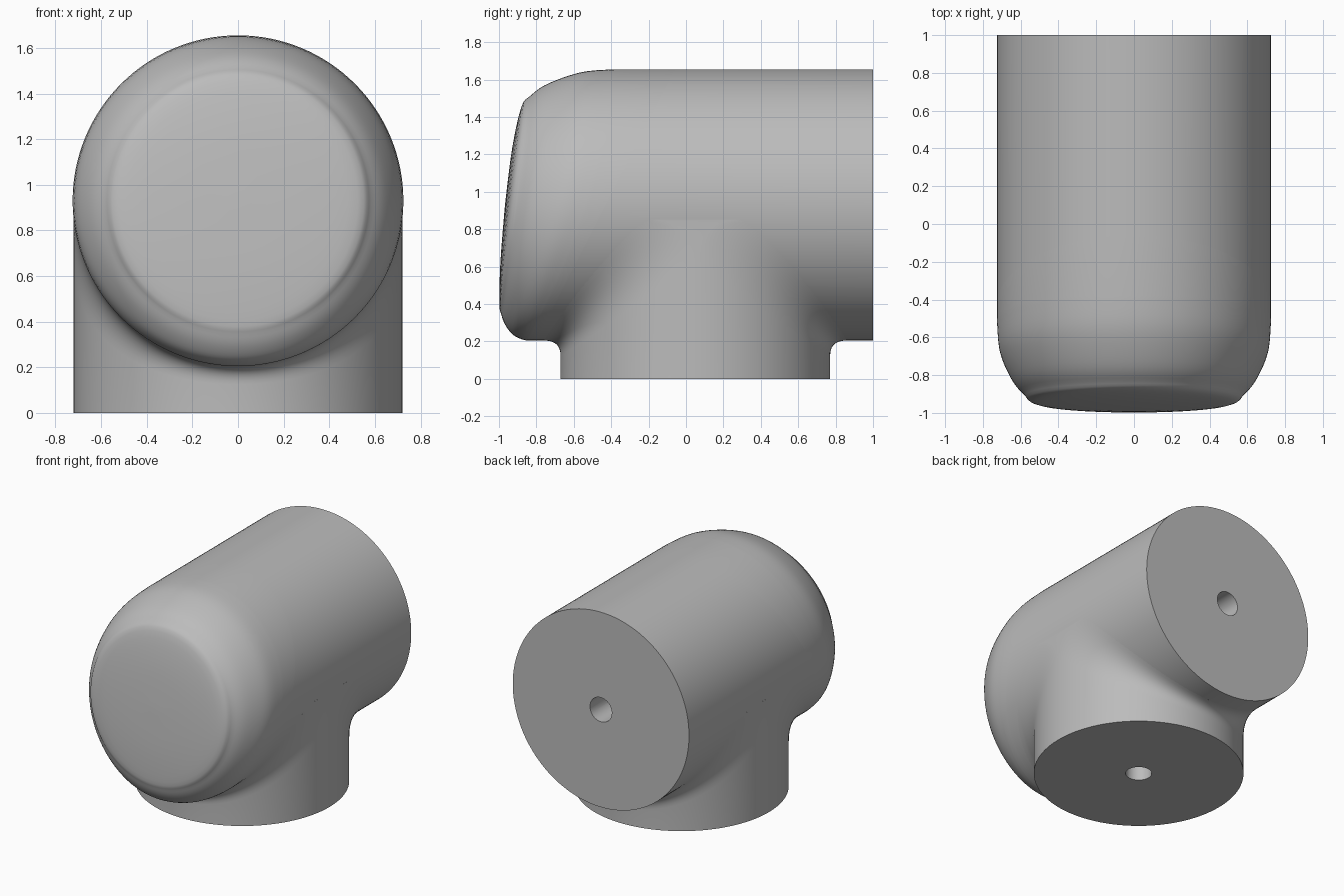
import bpy
import bmesh
from math import sin, cos, pi, sqrt, radians
from mathutils import Vector

if "Cube" in bpy.data.objects:
    bpy.data.objects.remove(bpy.data.objects["Cube"])

R, AXIS_Z = 0.725, 0.93          # horizontal barrel
NECK_R, NECK_Y = 0.721, 0.05     # vertical neck
BORE_R = 0.09
SEGS = 128

grey = bpy.data.materials.new("plain grey")
grey.use_nodes = True
colour = (0.5, 0.5, 0.5, 1)
grey.diffuse_color = colour
grey.node_tree.nodes["Principled BSDF"].inputs["Base Color"].default_value = colour


def loft(name, rings):
    """Closed solid skinned through rings; one-point rings become poles."""
    bm = bmesh.new()
    loops = [[bm.verts.new(p) for p in ring] for ring in rings]
    for a, b in zip(loops, loops[1:]):
        n = max(len(a), len(b))
        for i in range(n):
            j = (i + 1) % n
            if len(b) == 1:
                bm.faces.new((a[i], a[j], b[0]))
            else:
                bm.faces.new((a[i], a[j], b[j], b[i]))
    for end in (loops[0], loops[-1]):
        if len(end) > 1:
            bm.faces.new(end)
    bmesh.ops.recalc_face_normals(bm, faces=bm.faces)
    mesh = bpy.data.meshes.new(name)
    bm.to_mesh(mesh)
    bm.free()
    mesh.materials.append(grey)
    obj = bpy.data.objects.new(name, mesh)
    bpy.context.collection.objects.link(obj)
    return obj


def barrel_ring(r, y_at):
    """Ring that is round from the front, with y set by the sine of the angle."""
    angles = [2 * pi * i / SEGS for i in range(SEGS)]
    return [(r * cos(t), y_at(sin(t)), AXIS_Z + r * sin(t)) for t in angles]


def joint(s):
    return -0.43 + 0.37 * s


# Barrel, cut on the slant at the front
barrel = loft("barrel", [barrel_ring(R, lambda s: 1.0), barrel_ring(R, joint)])

# Rounded nose: radius, then y at the top, side and bottom of each ring
nose_profile = [Vector(p) for p in (
    (0.725, -0.38, -0.52, -0.85), (0.716, -0.52, -0.64, -0.885),
    (0.69, -0.63, -0.73, -0.93), (0.64, -0.755, -0.83, -0.967),
    (0.585, -0.83, -0.895, -0.988), (0.525, -0.88, -0.943, -0.998),
    (0.3, -0.93, -0.962, -0.992), (0, -0.968, -0.968, -0.968))]


def smooth_points(points, steps):
    """Catmull-Rom curve through the points."""
    result = []
    padded = [points[0]] + points + [points[-1]]
    for a, b, c, d in zip(padded, padded[1:], padded[2:], padded[3:]):
        for k in range(steps):
            t = k / steps
            result.append(b + (c - a) * t / 2
                          + (a - 2.5 * b + 2 * c - d / 2) * t * t
                          + (1.5 * (b - c) + (d - a) / 2) * t ** 3)
    return result


nose_rings = [barrel_ring(R, joint)]
for r, top, side, bottom in smooth_points(nose_profile, 4):
    nose_rings.append(barrel_ring(
        min(r, R), lambda s: side + (top - bottom) / 2 * s
        + ((top + bottom) / 2 - side) * s * s))
nose_rings.append([(0, nose_profile[-1][1], AXIS_Z)])
nose = loft("rounded_nose", nose_rings)

# Neck, flaring into the barrel along a fillet
FILLET_STEPS = 10
neck_rings = [[] for _ in range(FILLET_STEPS + 2)]
for i in range(SEGS):
    t = 2 * pi * (i + 0.5) / SEGS
    c, s = cos(t), sin(t)
    x, y = NECK_R * c, NECK_Y + NECK_R * s
    corner = Vector((x, y, AXIS_Z - sqrt(R * R - x * x)))
    start = corner - Vector((0, 0, 0.08 + 0.15 * c * c))
    end = corner + Vector((0, (0.09 + 0.13 * c * c) * (1 if s > 0 else -1), 0))
    neck_rings[0].append((x, y, 0))
    for k in range(FILLET_STEPS + 1):
        u = k / FILLET_STEPS
        neck_rings[k + 1].append(
            start * (1 - u) ** 2 + corner * 2 * u * (1 - u) + end * u * u)
neck_rings.append([(0, NECK_Y, AXIS_Z)])
neck = loft("neck", neck_rings)


# Bores from the back and from the base, meeting inside
def bore(name, location, depth, tilt):
    bpy.ops.mesh.primitive_cylinder_add(
        vertices=48, radius=BORE_R, depth=depth, location=location,
        rotation=(tilt, 0, 0))
    obj = bpy.context.object
    obj.name = name
    obj.data.materials.append(grey)
    obj.hide_render = True
    obj.hide_set(True)
    return obj


back_bore = bore("back_bore_cutter", (0, 0.57, AXIS_Z), 1, pi / 2)
base_bore = bore("base_bore_cutter", (0, NECK_Y, 0.45), 1.1, 0)

for part, cutters in ((barrel, (back_bore, base_bore)), (neck, (back_bore, base_bore)),
                      (nose, ())):
    for cutter in cutters:
        mod = part.modifiers.new("bore", "BOOLEAN")
        mod.operation = "DIFFERENCE"
        mod.solver = "EXACT"
        mod.object = cutter
    bpy.ops.object.select_all(action="DESELECT")
    part.select_set(True)
    bpy.context.view_layer.objects.active = part
    for mod in list(part.modifiers):
        bpy.ops.object.modifier_apply(modifier=mod.name)
    bpy.ops.object.shade_smooth_by_angle(angle=radians(30))
